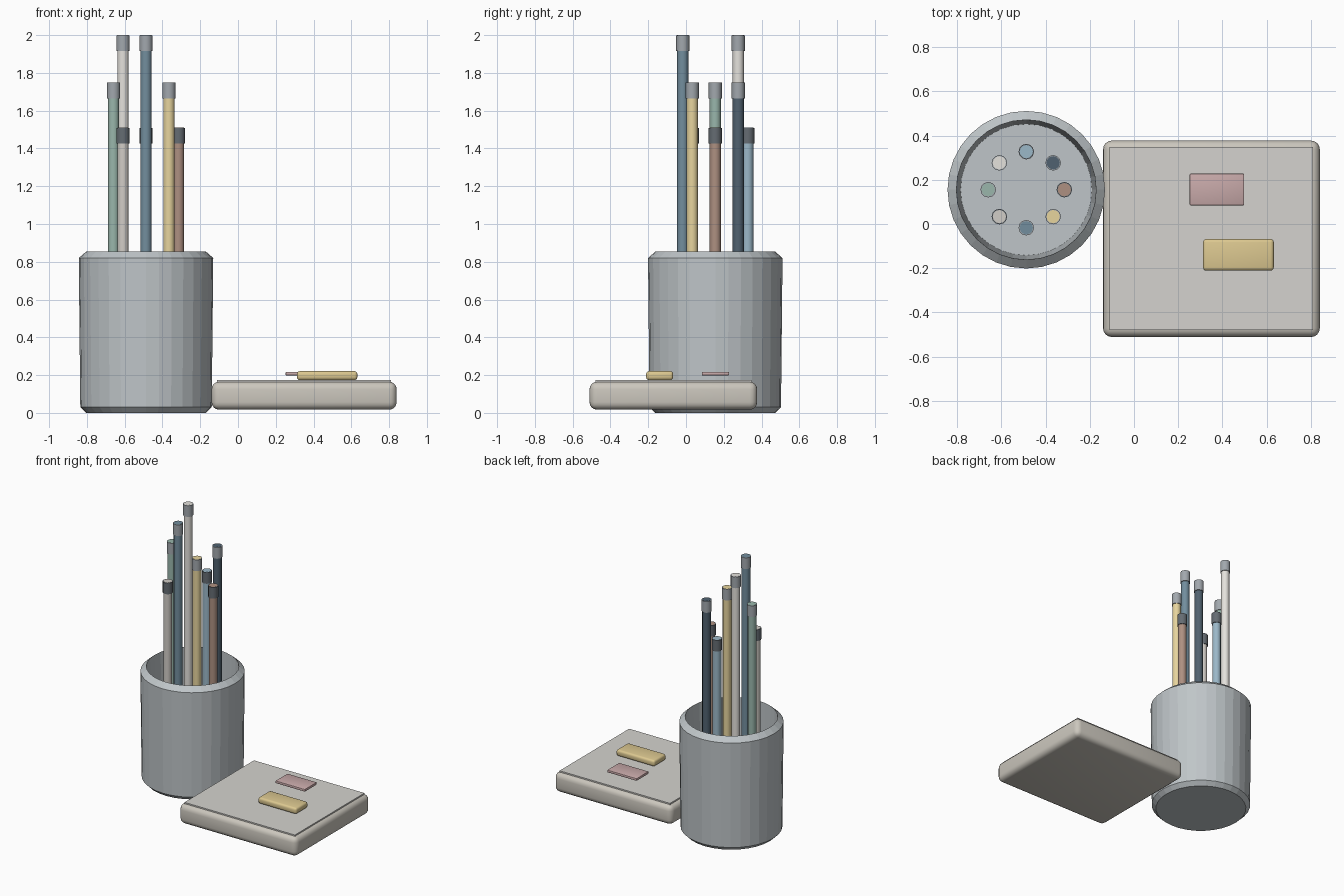
import bpy, bmesh, math

if "Cube" in bpy.data.objects:
    bpy.data.objects.remove(bpy.data.objects["Cube"])

CX, CY = -0.487, 0.155      # cup axis


def material(name, rgb):
    m = bpy.data.materials.new(name)
    m.diffuse_color = (*rgb, 1)
    m.use_nodes = True
    m.node_tree.nodes["Principled BSDF"].inputs["Base Color"].default_value = m.diffuse_color
    return m


def finish(name, bm, mat=None):
    bmesh.ops.recalc_face_normals(bm, faces=bm.faces)
    me = bpy.data.meshes.new(name)
    bm.to_mesh(me)
    bm.free()
    ob = bpy.data.objects.new(name, me)
    bpy.context.collection.objects.link(ob)
    if mat:
        me.materials.append(mat)
    return ob


def smooth(ob, angle=35):
    bpy.ops.object.select_all(action='DESELECT')
    ob.select_set(True)
    bpy.context.view_layer.objects.active = ob
    bpy.ops.object.shade_smooth_by_angle(angle=math.radians(angle))


def lathe(name, profile, x, y, sides, mat=None):
    """Stack rings of (radius, z) and cap both ends."""
    bm = bmesh.new()
    rings = [[bm.verts.new((x + r * math.cos(2 * math.pi * i / sides),
                            y + r * math.sin(2 * math.pi * i / sides), z))
              for i in range(sides)] for r, z in profile]
    for a, b in zip(rings, rings[1:]):
        for i in range(sides):
            j = (i + 1) % sides
            bm.faces.new((a[i], a[j], b[j], b[i]))
    bm.faces.new(rings[0][::-1])
    bm.faces.new(rings[-1])
    return finish(name, bm, mat)


def slab(name, x0, x1, y0, y1, z0, z1, bevel, segments, mat):
    bm = bmesh.new()
    bmesh.ops.create_cube(bm, size=1)
    for v in bm.verts:
        v.co = (x1 if v.co.x > 0 else x0,
                y1 if v.co.y > 0 else y0,
                z1 if v.co.z > 0 else z0)
    if bevel:
        bmesh.ops.bevel(bm, geom=bm.edges[:], offset=bevel, segments=segments,
                        profile=0.5, affect='EDGES')
    ob = finish(name, bm, mat)
    if bevel:
        smooth(ob)
    return ob


# Cup: chamfered foot and rim, slightly tapered hollow inside
lathe("cup", [(0.318, 0.0), (0.348, 0.03), (0.356, 0.82), (0.316, 0.855),
              (0.297, 0.06)], CX, CY, 32, material("cup_grey", (0.52, 0.56, 0.58)))

# Pencils in a ring, counter-clockwise from +x: (colour name, rgb, top height)
pencils = [
    ("brown", (0.42, 0.28, 0.22), 1.51), ("navy", (0.08, 0.12, 0.16), 1.75),
    ("sky", (0.33, 0.48, 0.58), 1.51), ("white", (0.78, 0.76, 0.72), 2.0),
    ("green", (0.32, 0.47, 0.41), 1.75), ("beige", (0.64, 0.61, 0.57), 1.51),
    ("blue", (0.17, 0.27, 0.34), 2.0), ("yellow", (0.80, 0.66, 0.34), 1.75)]
light_cap = material("cap_grey", (0.36, 0.39, 0.42))
dark_cap = material("cap_dark", (0.13, 0.15, 0.17))
for i, (colour, rgb, top) in enumerate(pencils):
    a = i * math.pi / 4
    x, y = CX + 0.172 * math.cos(a), CY + 0.172 * math.sin(a)
    body = lathe("pencil_" + colour, [(0.03, 0.06), (0.03, top)],
                 x, y, 12, material("pencil_" + colour, rgb))
    cap = lathe("pencil_cap_" + colour, [(0.035, top - 0.085), (0.035, top - 0.001)],
                x, y, 12, dark_cap if top < 1.6 else light_cap)
    smooth(body)
    smooth(cap)

# Note pad with its top sheet
slab("note_pad", -0.14, 0.84, -0.511, 0.377, 0.017, 0.165, 0.04, 4,
     material("pad_stone", (0.60, 0.57, 0.51)))
slab("top_sheet", -0.11, 0.81, -0.48, 0.347, 0.155, 0.173, 0, 1,
     material("paper", (0.66, 0.65, 0.62)))

# Small blocks lying on the pad
slab("yellow_eraser", 0.312, 0.632, -0.211, -0.068, 0.174, 0.221, 0.015, 3,
     material("eraser_yellow", (0.72, 0.58, 0.28)))
slab("pink_tab", 0.252, 0.498, 0.084, 0.228, 0.198, 0.217, 0.005, 2,
     material("tab_pink", (0.58, 0.40, 0.40)))
